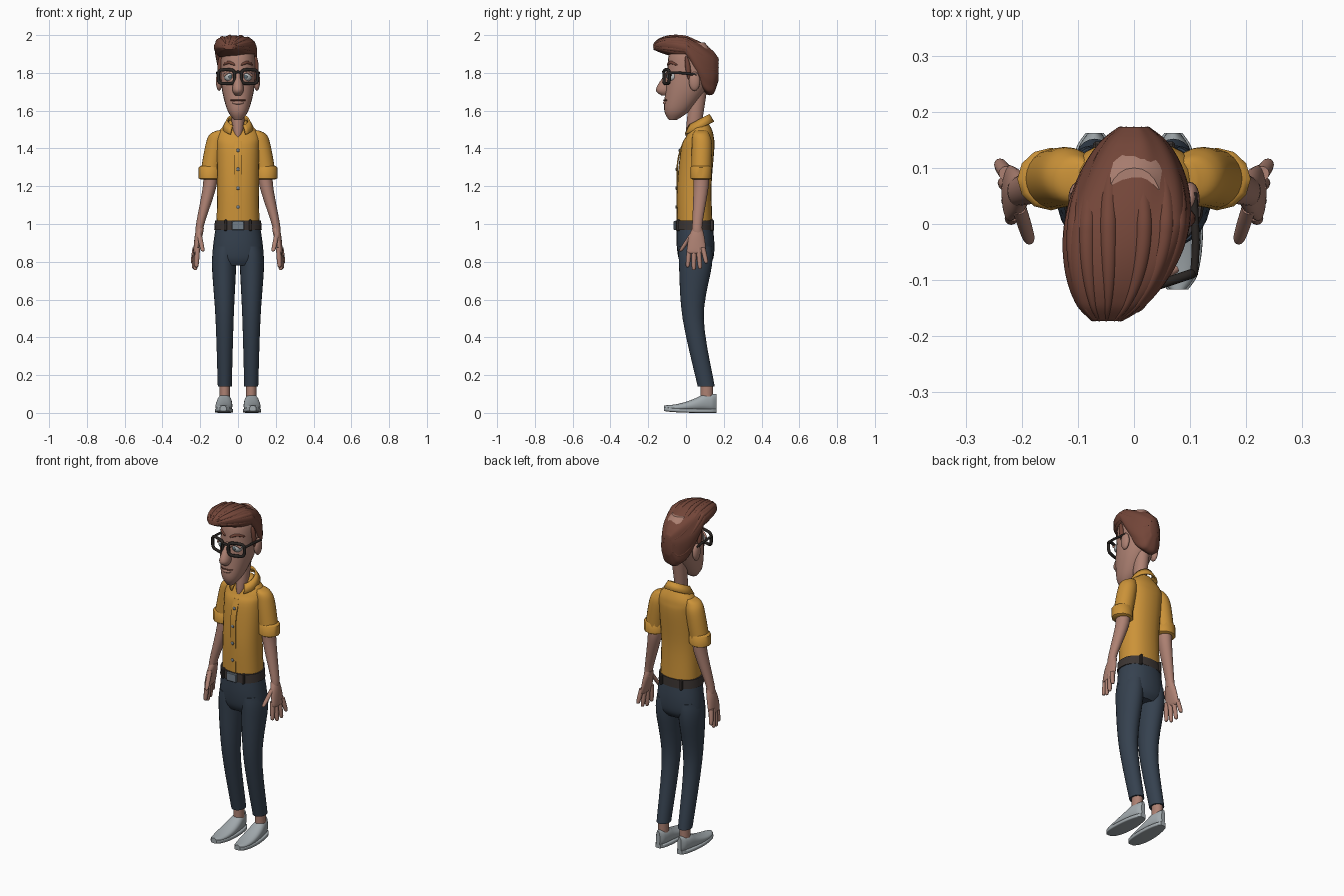
import bpy, bmesh
from math import cos, sin, pi, radians, copysign
from mathutils import Matrix, Vector

cube = bpy.data.objects.get("Cube")
if cube:
    bpy.data.objects.remove(cube)


def material(name, *rgb):
    mat = bpy.data.materials.new(name)
    mat.use_nodes = True
    mat.diffuse_color = (*rgb, 1)
    mat.node_tree.nodes["Principled BSDF"].inputs["Base Color"].default_value = (*rgb, 1)
    return mat


SKIN = material("skin", .42, .22, .17)
SHIRT = material("mustard cloth", .6, .29, .04)
HAIR = material("auburn hair", .17, .06, .04)
DENIM = material("navy denim", .036, .053, .078)
CANVAS = material("grey canvas", .36, .4, .42)
LEATHER = material("dark leather", .045, .036, .033)
PLASTIC = material("black plastic", .022, .018, .016)
METAL = material("grey metal", .17, .21, .25)
WHITE = material("eye white", .5, .52, .52)
IRIS = material("iris", .1, .14, .16)


def add_object(name, data, mat, mirror):
    data.materials.append(mat)
    obj = bpy.data.objects.new(name, data)
    bpy.context.collection.objects.link(obj)
    if mirror:
        obj.modifiers.new("Mirror", "MIRROR")
    return obj


def finish(name, bm, mat, mirror=False, angle=50):
    bmesh.ops.recalc_face_normals(bm, faces=bm.faces)
    mesh = bpy.data.meshes.new(name)
    bm.to_mesh(mesh)
    bm.free()
    mesh.shade_smooth()
    mesh.set_sharp_from_angle(angle=radians(angle))
    return add_object(name, mesh, mat, mirror)


def spline(before, start, end, after, t):
    """Catmull-Rom value between start and end."""
    slope_a, slope_b = (end - before) / 2, (after - start) / 2
    rise = end - start
    return start + t * (slope_a + t * (3 * rise - 2 * slope_a - slope_b + t * (slope_a + slope_b - 2 * rise)))


def smooth_path(points, steps):
    last = len(points) - 1
    path = []
    for i in range(last):
        near = [points[max(0, min(last, i + k))] for k in (-1, 0, 1, 2)]
        for step in range(steps):
            path.append([spline(*values, step / steps) for values in zip(*near)])
    return path + [list(points[-1])]


def superellipse(angle, power):
    c, s = cos(angle), sin(angle)
    return copysign(abs(c) ** power, c), copysign(abs(s) ** power, s)


def section_point(ring, angle, axis, power, swell=1):
    x, y, z, half_width, half_depth = ring
    u, v = superellipse(angle, power)
    u, v = u * half_width * swell, v * half_depth * swell
    return (x + u, y + v, z) if axis == "z" else (x + u, y, z + v)


def loft(name, mat, rings, mirror=False, axis="z", power=1, sides=24, steps=5, groove=0):
    """Skin over rings of (x, y, z, half width, half depth)."""
    bm = bmesh.new()
    loops = []
    for ring in smooth_path(rings, steps):
        angles = [2 * pi * k / sides for k in range(sides)]
        loops.append([bm.verts.new(section_point(ring, a, axis, power, 1 + groove * cos(8 * a + 9 * ring[1])))
                      for a in angles])
    for low, high in zip(loops, loops[1:]):
        for k in range(sides):
            bm.faces.new((low[k - 1], low[k], high[k], high[k - 1]))
    bm.faces.new(loops[0])
    bm.faces.new(loops[-1])
    return finish(name, bm, mat, mirror)


def spans(rows):
    """Turn (z, half width, front y, back y) into centred rings."""
    return [(0, (front + back) / 2, z, width, (back - front) / 2) for z, width, front, back in rows]


def placed(center, size):
    return Matrix.Translation(center) @ Matrix.Diagonal((*size, 1))


def ball(name, mat, center, size, mirror=False):
    bm = bmesh.new()
    bmesh.ops.create_uvsphere(bm, u_segments=20, v_segments=12, radius=1, matrix=placed(center, size))
    finish(name, bm, mat, mirror)


def box(name, mat, center, size, mirror=False):
    bm = bmesh.new()
    bmesh.ops.create_cube(bm, size=1, matrix=placed(center, size))
    bmesh.ops.bevel(bm, geom=bm.edges[:], offset=min(size) / 4, segments=1, affect="EDGES")
    finish(name, bm, mat, mirror, angle=20)


def tube(name, mat, points, radius, mirror=False, closed=False, taper=False):
    curve = bpy.data.curves.new(name, "CURVE")
    curve.dimensions = "3D"
    curve.bevel_depth = radius
    curve.bevel_resolution = 3
    curve.use_fill_caps = True
    path = points if closed else smooth_path(points, 5)
    line = curve.splines.new("POLY")
    line.points.add(len(path) - 1)
    line.use_cyclic_u = closed
    for i, (point, place) in enumerate(zip(line.points, path)):
        point.co = (*place, 1)
        point.radius = max(.1, sin(pi * i / (len(path) - 1)) ** .6) if taper else 1
    add_object(name, curve, mat, mirror)


# Head and face
loft("head", SKIN, spans([(1.55, .02, -.09, -.05), (1.6, .055, -.115, .02), (1.7, .083, -.11, .1),
                          (1.8, .092, -.1, .14), (1.9, .087, -.09, .14), (1.96, .05, -.05, .1)]), power=.92)
loft("neck", SKIN, [(0, .04, 1.45, .01, .04), (0, .04, 1.5, .03, .04), (0, .065, 1.7, .04, .045)])
loft("nose", SKIN, [(0, -.09, 1.81, .01, .01), (0, -.115, 1.715, .03, .044), (0, -.11, 1.68, .015, .02)])
ball("ears", SKIN, (.1, .045, 1.755), (.017, .03, .05), mirror=True)
ball("eyeballs", WHITE, (.044, -.07, 1.78), (.03, .03, .027), mirror=True)
ball("irises", IRIS, (.042, -.098, 1.78), (.01, .005, .01), mirror=True)


def face_arc(name, mat, z, x, front, side, rise, radius, **options):
    """Strand that follows the face from the inner to the outer end."""
    middle = ((x[0] + x[1]) / 2, (front + side) / 2 - .006, z + rise)
    tube(name, mat, [(x[0], front, z), middle, (x[1], side, z)], radius, mirror=True, **options)


face_arc("eyelids", SKIN, 1.785, (.015, .075), -.1, -.08, .02, .007)
face_arc("eyebrows", HAIR, 1.84, (.014, .08), -.1, -.045, .015, .009, taper=True)
face_arc("mouth", HAIR, 1.655, (0, .04), -.119, -.102, 0, .003)
face_arc("lower_lip", SKIN, 1.642, (-.03, .03), -.106, -.106, 0, .01, taper=True)

# Glasses
rim = []
for k in range(28):
    u, v = superellipse(2 * pi * k / 28, .5)
    x = .061 + .043 * u
    rim.append((x, x / 3 - .123, 1.78 + .037 * v))
tube("glasses_rims", PLASTIC, rim, .0085, mirror=True, closed=True)
tube("glasses_bridge", PLASTIC, [(-.02, -.116, 1.8), (0, -.12, 1.805), (.02, -.116, 1.8)], .007)
tube("glasses_arms", PLASTIC, [(.107, -.09, 1.8), (.11, -.03, 1.8), (.106, .055, 1.79)], .007, mirror=True)


# Hair: one grooved mass swept forward to the side, with locks along its surface
def hair_ring(t):
    """Section of the hair from the quiff (0) to the back of the head (1)."""
    swell = sin(pi * t) ** .5
    middle = 1.93 - .08 * t
    top = middle + .1 * swell
    bottom = middle - swell * (.02 + .7 * max(0, t - .5))
    return (-.05 * (1 - t) ** 2, .36 * t - .18, (top + bottom) / 2, .11 * swell, (top - bottom) / 2)


HAIR_POWER = .78
hair_steps = [.02 + .06 * i for i in range(17)]
loft("hair_mass", HAIR, [hair_ring(t) for t in hair_steps], axis="y", power=HAIR_POWER, sides=64, groove=.02)
for i in range(8):
    start = radians(28 * i - 10)
    path = [section_point(hair_ring(t), start + t / 2 - .2, "y", HAIR_POWER, .86) for t in hair_steps]
    tube("hair_lock_%d" % (i + 1), HAIR, path, .016, taper=True)
tube("sideburns", HAIR, [(.093, 0, 1.89), (.096, .01, 1.83), (.094, .018, 1.76)], .014, mirror=True, taper=True)


# Shirt
def shirt_front(z):
    return 1.4 * max(0, z - 1.28) ** 2 - .047


torso = [(1, .114, .14), (1.2, .11, .135), (1.4, .114, .15), (1.46, .116, .147), (1.5, .095, .137), (1.55, .04, .11)]
loft("shirt_torso", SHIRT, spans([(z, width, shirt_front(z), back) for z, width, back in torso]), power=.88)
loft("sleeves", SHIRT, [(.09, .08, 1.495, .02, .03), (.106, .08, 1.475, .043, .044),
                        (.12, .084, 1.42, .052, .053), (.146, .08, 1.27, .053, .053)], mirror=True)
cuff = [(1.236, .05), (1.242, .06), (1.3, .06), (1.308, .05)]
loft("sleeve_cuffs", SHIRT, [(.148, .08, z, r, r * .93) for z, r in cuff], mirror=True, sides=12, steps=1)

bm = bmesh.new()
edges = []
for radius, height, tilt in ((.055, 1.55, .03), (.08, 1.505, .035)):
    turns = [radians(15 * k) for k in range(11)]
    edges.append([bm.verts.new((radius * sin(a), .066 + radius * cos(a), height + tilt * cos(a))) for a in turns])
top, low = edges
for k in range(len(top) - 1):
    bm.faces.new((top[k], top[k + 1], low[k + 1], low[k]))
collar = finish("collar", bm, SHIRT, mirror=True)
thick = collar.modifiers.new("Solidify", "SOLIDIFY")
thick.thickness = .009
thick.offset = 0

heights = [1.02 + .07 * k for k in range(7)]
loft("placket", SHIRT, [(0, shirt_front(z), z, .018, .004) for z in heights], power=.4, sides=16)
for i in range(4):
    z = 1.09 + .1 * i
    ball("button_%d" % (i + 1), METAL, (0, shirt_front(z) - .005, z), (.009, .004, .009))

# Arms and hands
loft("forearms", SKIN, [(.15, .08, 1.29, .037, .04), (.15, .08, 1.2, .036, .04),
                        (.2, .06, 1, .022, .027), (.205, .06, .95, .02, .03)], mirror=True)
loft("palms", SKIN, [(.2, .06, .98, .02, .026), (.21, .056, .93, .02, .042),
                     (.222, .055, .86, .014, .05), (.225, .055, .845, .008, .04)], mirror=True)


def finger(name, knuckle, tip):
    knuckle, tip = Vector(knuckle), Vector(tip)
    rings = [(*knuckle.lerp(tip, t), r, r) for t, r in ((0, .013), (.6, .0125), (.93, .01), (1, .004))]
    loft(name, SKIN, rings, mirror=True, sides=12)


for i, name in enumerate(("index", "middle", "ring", "little")):
    s = i / 3
    finger(name + "_fingers", (.214 + .014 * s, .018 + .072 * s, .875),
           (.22 + .02 * s, .008 + .1 * s, .755 + .1 * (s - .4) ** 2))
finger("thumbs", (.205, .03, .945), (.186, -.03, .855))

# Trousers and belt
loft("trouser_hips", DENIM, spans([(1, .115, -.05, .14), (.9, .13, -.05, .15), (.82, .134, -.04, .145),
                                   (.78, .11, -.02, .12)]), power=.9)
loft("trouser_legs", DENIM, [(.07, .05, .88, .058, .088), (.074, .05, .78, .064, .087),
                             (.071, .038, .5, .048, .056), (.07, .107, .14, .037, .045)], mirror=True)
loft("belt", LEATHER, spans([(.968, .126, -.056, .145), (1.018, .122, -.055, .144)]), power=.9, steps=1)
box("buckle", METAL, (0, -.058, .992), (.064, .014, .05))
for name, y in (("front", -.042), ("back", .137)):
    box("belt_loops_" + name, LEATHER, (.065, y, .993), (.016, .02, .06), mirror=True)

# Ankles and shoes
loft("ankles", SKIN, [(.07, .11, z, .028, .033) for z in (.05, .17)], mirror=True)
uppers, soles = [], []
for k in range(15):
    t = .01 + .07 * k
    x, y = .078 - .008 * t, .285 * t - .12
    width = .048 * sin(pi * t) ** .35 * (1 - .15 * t)
    height = .04 + .06 * min(1, t / .75) ** 2
    uppers.append((x, y, height / 2 + .005, width, height / 2 - .005))
    soles.append((x, y, .011 + .01 * (1 - t) ** 4, width + .004, .011))
loft("shoes", CANVAS, uppers, mirror=True, axis="y", power=.85)
loft("soles", CANVAS, soles, mirror=True, axis="y", power=.35)
